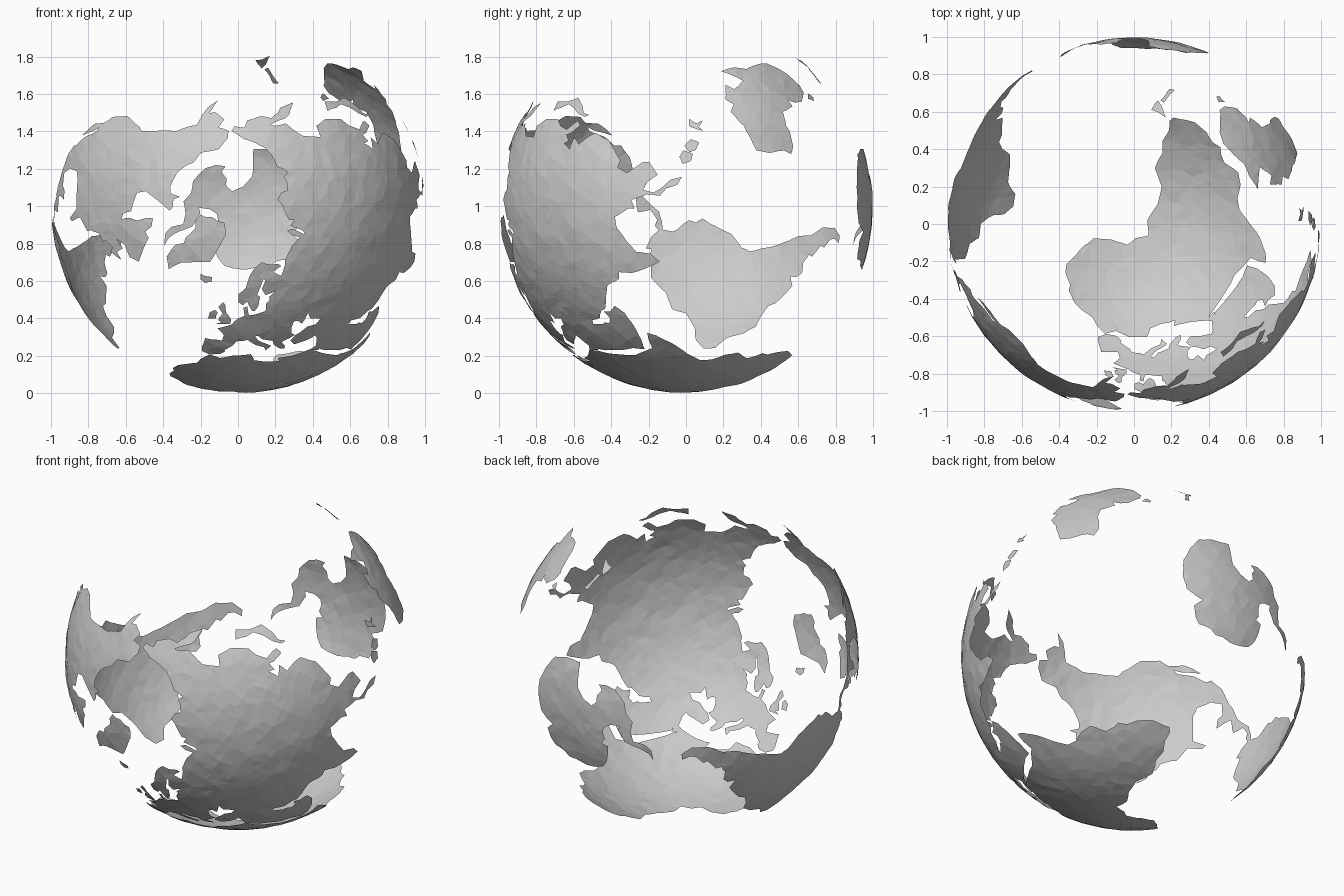
import bpy, bmesh, random
from math import radians, sin, cos, pi, sqrt, ceil
from mathutils import Vector, noise
from mathutils.geometry import delaunay_2d_cdt

random.seed(4)


# Pole axis lies along y: north faces the front, meridian 5 E points down
def on_sphere(lon, lat):
    a, b = radians(lon - 5), radians(lat)
    return Vector((cos(b) * sin(a), -sin(b), -cos(b) * cos(a)))


# Evenly scattered directions used as interior relief points
def scatter(n):
    pts = []
    for i in range(n):
        h = 1 - 2 * (i + 0.5) / n
        a = i * pi * (3 - sqrt(5))
        r = sqrt(1 - h * h)
        p = Vector((r * cos(a), r * sin(a), h))
        j = Vector([random.uniform(-.012, .012) for _ in range(3)])
        pts.append((p + j).normalized())
    return pts


SCATTER = scatter(3600)


def inside(q, ring):
    hit = False
    for a, b in zip(ring, ring[1:] + ring[:1]):
        if (a.y > q.y) != (b.y > q.y):
            if q.x < (b.x - a.x) * (q.y - a.y) / (b.y - a.y) + a.x:
                hit = not hit
    return hit


# One land shell: outline in (longitude, latitude) filled on the unit sphere
def land(name, outline, step=2.2):
    corners = [on_sphere(*p) for p in outline]
    coast = []
    for a, b in zip(corners, corners[1:] + corners[:1]):
        n = max(1, ceil(a.angle(b) / radians(step)))
        for i in range(n):
            p = a.lerp(b, i / n).normalized()
            coast.append((p + noise.noise_vector(p * 19) * .005).normalized())
    c = sum(coast, Vector()).normalized()
    u = c.orthogonal().normalized()
    v = c.cross(u)

    def flat(p):
        return Vector((p.dot(u), p.dot(v))) / (1 + p.dot(c))

    ring = [flat(p) for p in coast]
    inner = [q for q in (flat(p) for p in SCATTER if p.dot(c) > -.3) if inside(q, ring)]
    n = len(ring)
    res = delaunay_2d_cdt(ring + inner, [(i, (i + 1) % n) for i in range(n)], [], 1, 1e-6)
    bm = bmesh.new()
    verts = []
    for q in res[0]:
        s = q.length_squared
        p = (u * 2 * q.x + v * 2 * q.y + c * (1 - s)) / (1 + s)
        r = .998 + .005 * noise.noise(p * 14)
        verts.append(bm.verts.new(p * r + Vector((0, 0, .999))))
    for f in res[2]:
        bm.faces.new([verts[i] for i in f])
    for w in [w for w in bm.verts if not w.link_faces]:
        bm.verts.remove(w)
    centre = Vector((0, 0, 1))
    for f in bm.faces:
        f.normal_update()
        if f.normal.dot(f.calc_center_median() - centre) < 0:
            f.normal_flip()
    me = bpy.data.meshes.new(name)
    bm.to_mesh(me)
    bm.free()
    bpy.context.collection.objects.link(bpy.data.objects.new(name, me))


# Africa
land("africa", [
    (-6, 36), (-2, 35), (3, 37), (10, 37.3), (11, 34), (15, 32.3), (20, 31), (20, 33), (25, 31.7), (30, 31.3),
    (32.5, 31.2), (32.5, 30), (33.5, 28), (35.5, 24), (37.3, 20.5), (39, 16), (43, 12), (44.5, 10.5), (51.2, 12),
    (50.5, 9), (47.5, 4), (43, -.5), (39.5, -4.5), (39, -8), (40.7, -12), (40.5, -16), (36, -19), (35, -22),
    (35.5, -24), (32.8, -26), (31.5, -29.5), (28, -33), (24, -34), (20, -34.8), (18.3, -33.5), (17.5, -30),
    (15, -26.5), (14.3, -22.5), (11.8, -17.5), (13.7, -11.5), (12.3, -6), (9, -1.5), (9.5, 3.5), (5.5, 4.5),
    (3, 6.4), (-2, 4.8), (-7.5, 4.4), (-11, 7), (-13.5, 9.5), (-16.7, 12.5), (-17.3, 14.7), (-16.3, 19),
    (-17, 21), (-15.5, 25), (-13, 27.7), (-9.8, 30), (-9, 32.7)])

# Eurasia, in five pieces that share borders
land("europe", [
    (-5.6, 36.1), (-2, 36.8), (0, 38.7), (-.3, 39.5), (3.2, 42), (4, 43.5), (7.5, 43.8), (9, 44.4), (10.5, 43),
    (12.3, 41.7), (15.6, 40), (16, 38), (17, 39), (18.4, 40), (16, 41.8), (13.6, 43.6), (12.3, 45.3), (13.7, 45.5),
    (15.5, 43.8), (19.4, 41.8), (19.5, 40), (21.2, 37.5), (23, 36.6), (23.8, 38), (23, 40.3), (26, 40.8),
    (29, 41.3), (27.8, 42.6), (29, 45), (31, 46.6), (33, 46), (33.5, 44.5), (35.3, 45.2), (38.5, 47), (38, 44.5),
    (41.5, 42), (48, 42), (52, 47), (60, 51), (60, 60), (66, 68.5), (60, 69), (54, 68.5), (46, 67.5), (44, 66.2),
    (40, 65), (37, 64), (33, 66.7), (29, 60), (24, 59.3), (23.5, 58), (21.2, 57), (20, 54.6), (14, 54),
    (10.8, 54), (10.5, 57.5), (8.2, 57), (8.6, 54), (4.8, 53), (2, 51), (-1.5, 49.5), (-4.7, 48.4), (-1.2, 46),
    (-1.7, 43.4), (-9, 43.3), (-9.2, 38.5), (-8.9, 37)])
land("scandinavia", [
    (29, 60), (33, 66.7), (41, 66.5), (40, 67.8), (33, 69.4), (28, 71), (20, 70), (14, 67.5), (10.5, 64), (5, 62),
    (5.5, 59), (8, 58), (10.5, 59.3), (12.8, 55.6), (14.3, 55.5), (16.5, 57), (18.7, 60), (17.2, 61), (21.5, 64),
    (24, 65.8), (25.3, 65), (21.3, 62.5), (22, 60.3)])
land("middle_east", [
    (52, 47), (48, 42), (41.5, 42), (38, 41), (35, 42), (31.5, 41.2), (29, 41), (26.2, 39.5), (27.3, 37),
    (30.5, 36.7), (34, 36.2), (36, 36.5), (35.8, 34.5), (34.4, 31.3), (32.5, 31.2), (32.5, 30), (34.3, 27.8),
    (35, 29.5), (34.7, 28), (37, 25), (39, 21.5), (42.5, 16.5), (43.5, 12.7), (48, 14), (52.2, 15.7), (55.3, 17.5),
    (57.8, 19), (59.8, 22.5), (57, 24), (56.3, 26.2), (54, 24.2), (51.6, 24.3), (51.3, 26), (50.2, 26.6),
    (48, 29.8), (50, 30.2), (52.5, 27.5), (56.5, 27), (57.5, 25.7), (61.6, 25.2), (62, 38)])
land("south_asia", [
    (61.6, 25.2), (66.5, 25.2), (68.5, 23.5), (70.3, 21), (72.7, 21), (73, 17), (74.8, 13), (77.5, 8.2), (80, 11),
    (80.3, 15.5), (85, 19.7), (88, 21.8), (91.8, 22.4), (94.3, 18), (94.4, 16), (97, 17), (98.7, 12), (98.3, 8),
    (100.5, 6), (101.5, 2.8), (104, 1.4), (103.4, 4.5), (101, 7), (99.3, 10), (100.2, 13.4), (102.5, 12),
    (105, 8.7), (109, 11.5), (109, 13.5), (106, 18.5), (108, 21.6), (110.2, 20.6), (114, 22.3), (118, 24.5),
    (121.8, 29), (121, 32), (119.2, 35), (122.5, 37), (118, 38.5), (121.5, 40.7), (121.5, 39), (125, 39.7),
    (125, 37.8), (126.5, 34.5), (129.3, 35.5), (127.6, 39.7), (130.7, 42.3), (115, 48), (87, 49), (65, 46),
    (52, 47), (62, 38)])
land("siberia", [
    (52, 47), (60, 51), (60, 60), (66, 68.5), (68.5, 68.3), (67, 71), (69, 73), (73, 71.5), (72, 67), (74.5, 68),
    (75, 72.5), (81, 72), (80.5, 73.6), (87, 75), (98, 76.3), (104.5, 77.6), (113, 75.8), (113, 73.8), (123, 73),
    (127, 73.2), (129.5, 71), (140, 72.5), (152, 70.8), (160, 69.7), (170, 69.3), (180, 68.8), (190, 66),
    (187.5, 64.4), (180, 65), (179, 62.5), (170.3, 60), (164, 59.8), (162, 57), (162, 55), (157, 51), (155.7, 55.5),
    (157, 57.7), (163.5, 62), (160, 61.7), (155, 59.3), (149, 59.5), (142, 59), (135.2, 54.7), (141, 53),
    (140.2, 48.5), (135, 43.5), (130.7, 42.3), (115, 48), (87, 49), (65, 46)])

# North America, northern and southern halves
land("north_america_upper", [
    (-168, 65.7), (-166.5, 68.3), (-156.6, 71.3), (-141, 69.6), (-128, 70.3), (-124, 69.5), (-115, 68.2), (-108, 68),
    (-101, 67.8), (-96, 68.2), (-95, 71.7), (-91.5, 69.5), (-85, 69.7), (-81.5, 68.5), (-86, 66.3), (-90.5, 63.5),
    (-94.5, 60), (-92.5, 57), (-87.5, 56), (-82.3, 55), (-81.5, 52), (-79, 51.3), (-79, 54.5), (-77, 57),
    (-78, 60.5), (-77.5, 62.5), (-72, 61.5), (-69.5, 59), (-65.5, 59.5), (-61.5, 56.5), (-56, 52.5), (-60, 50.2),
    (-66.5, 50.2), (-70, 47.3), (-65, 49), (-64.5, 46.3), (-60.5, 46.5), (-65.5, 43.6), (-67, 45), (-75, 45),
    (-83, 46), (-95, 49), (-123, 49), (-130, 55), (-136, 58.5), (-144, 60), (-148, 60.8), (-152, 59.3),
    (-153, 58.7), (-158, 56.3), (-164, 54.7), (-158, 58.5), (-162, 59), (-166, 61.7), (-161, 64.2)])
land("north_america_lower", [
    (-123, 49), (-95, 49), (-83, 46), (-75, 45), (-67, 45), (-70.5, 43), (-70, 41.7), (-74, 40.5), (-75.8, 37),
    (-75.6, 35.3), (-81, 31.8), (-80, 26.5), (-81, 25.2), (-82.8, 28), (-84, 30), (-89.5, 30), (-94.5, 29.5),
    (-97.3, 27.5), (-97.7, 22.5), (-95.8, 18.7), (-91.5, 18.6), (-90.3, 21), (-87, 21.5), (-88.3, 18),
    (-88.5, 15.8), (-83.3, 15), (-83.8, 11), (-81, 8.8), (-79, 9.5), (-77.5, 8.5), (-77.8, 7.3), (-80.5, 7.4),
    (-83.5, 8.5), (-86, 11.5), (-87.7, 13), (-92.3, 14.5), (-95, 16.1), (-101, 17.5), (-105.5, 20.3),
    (-105.5, 22.5), (-109.3, 25.7), (-113, 31), (-114.7, 31.7), (-112, 28), (-109.5, 23.2), (-112, 25),
    (-115, 28), (-117, 32.5), (-120.6, 34.5), (-124, 40), (-124, 47)])

# South America
land("south_america", [
    (-77.5, 8.5), (-75.5, 10.7), (-71.7, 12.3), (-71.5, 10.8), (-68, 11), (-62, 10.7), (-57, 6), (-51.5, 4.3),
    (-50, 0), (-44, -2.7), (-39, -3), (-35.2, -5.5), (-35, -9), (-39, -13), (-39.3, -18), (-41, -22), (-45, -23.5),
    (-48.5, -26), (-48.7, -28.5), (-52.3, -33), (-54, -34.7), (-58.2, -34), (-57, -36.3), (-58, -38.3),
    (-62.2, -39), (-65, -41), (-63.7, -42.5), (-67.3, -46), (-65.8, -47.5), (-69, -50.5), (-68.4, -52.5),
    (-65.2, -54.7), (-69, -55.4), (-74, -52.5), (-75.5, -47), (-73, -42), (-73.5, -37), (-71.5, -30), (-70.2, -20),
    (-71.5, -17.5), (-76.3, -14), (-79.7, -7.2), (-81.3, -5), (-80, -3), (-80.8, -1), (-79, 1.5), (-77.2, 4),
    (-77.8, 7.3)])

# Antarctica, without the ice shelves
land("antarctica", [
    (-57, -63.3), (-61, -66), (-62, -70), (-61, -74.5), (-75, -78), (-83, -78), (-80, -81), (-65, -83), (-50, -82.5),
    (-40, -80.5), (-28, -80), (-35, -78), (-26, -75.5), (-17, -73), (-8, -71), (0, -70.5), (12, -70), (25, -70),
    (33, -68.7), (40, -69), (50, -66.5), (57, -67), (66, -68), (69, -72), (76, -69.5), (82, -67.3), (95, -66.5),
    (110, -66), (125, -66.5), (140, -66.8), (152, -68.6), (162, -70.5), (170, -71.5), (168, -74), (163, -77.5),
    (160, -80), (170, -83.5), (-175, -84.5), (-155, -85), (-145, -82.5), (-152, -80.5), (-150, -78), (-158, -77),
    (-146, -75.5), (-135, -74.3), (-115, -74), (-101, -74.8), (-90, -73), (-77, -73.5), (-67, -72), (-67.5, -68),
    (-65, -65.5)])

# Australia
land("australia", [
    (114, -22), (117, -20.7), (122, -18), (123.5, -16.5), (126.5, -14), (129.5, -15), (131, -12.2), (136.8, -12.2),
    (135.5, -15), (140, -17.7), (141.6, -14), (142.5, -10.8), (145.3, -15), (146.3, -18.8), (149.5, -21.5),
    (153, -25.5), (153.2, -29.5), (150.2, -36), (149.8, -37.5), (146.3, -39), (143.5, -38.7), (140.3, -38),
    (138.2, -35.6), (137.8, -33), (135.8, -34.8), (131.5, -31.5), (126, -32.3), (123.8, -33.9), (118.5, -35),
    (115, -34.2), (115.7, -31.7), (113.5, -26.3)])

# Islands
land("greenland", [
    (-43, 60), (-40, 65), (-32, 68), (-22, 70.5), (-20, 75), (-18, 80), (-25, 82.3), (-35, 83.5), (-50, 82.3),
    (-62, 81.5), (-67, 79.5), (-72, 78), (-66, 76), (-58, 75), (-54.5, 71), (-51, 69.5), (-53.5, 66.5), (-50, 62)])
land("iceland", [(-22.5, 64), (-24, 65.7), (-20, 65.8), (-15, 66.2), (-14, 64.8), (-18.5, 63.4)])
land("britain", [(-5.5, 50.1), (1.3, 51.2), (1.6, 52.8), (-1.5, 55), (-2, 57.6), (-4, 58.6), (-6, 56.7),
                 (-3.2, 54.5), (-4.5, 53), (-5, 51.8), (-3, 51.4)])
land("ireland", [(-6.3, 52.2), (-10, 51.7), (-9.8, 54), (-7.5, 55.3), (-5.7, 54.5)])
land("japan", [(130, 31.3), (131.8, 33.3), (135.6, 33.6), (140.7, 35.5), (142, 39.5), (145.3, 43.2), (141.8, 45.4),
               (140, 42), (139.7, 39), (136.7, 37), (132.5, 35.4), (129.8, 33)])
land("new_zealand_north", [(173, -34.5), (175.8, -36.8), (178.3, -37.8), (176.8, -40), (175.2, -41.5), (174, -39.3)])
land("new_zealand_south", [(172.8, -40.6), (174.2, -41.7), (171.2, -44.2), (168.8, -46.6), (166.6, -45.8), (170.5, -43)])
land("tasmania", [(144.8, -40.8), (148.2, -40.9), (147.8, -43.1), (146, -43.4)])
land("tropical_island_east", [(119, -5.5), (120.2, -1), (123, -1), (121.5, -3), (122.5, -5), (120.5, -4)])
land("tropical_island_middle", [(112, -1), (114, .5), (116, -1.5), (115, -4), (112.5, -3)])
land("tropical_island_west", [(108, 1), (110.5, 2), (112.5, 1), (111.5, -2), (109, -1.5)])
